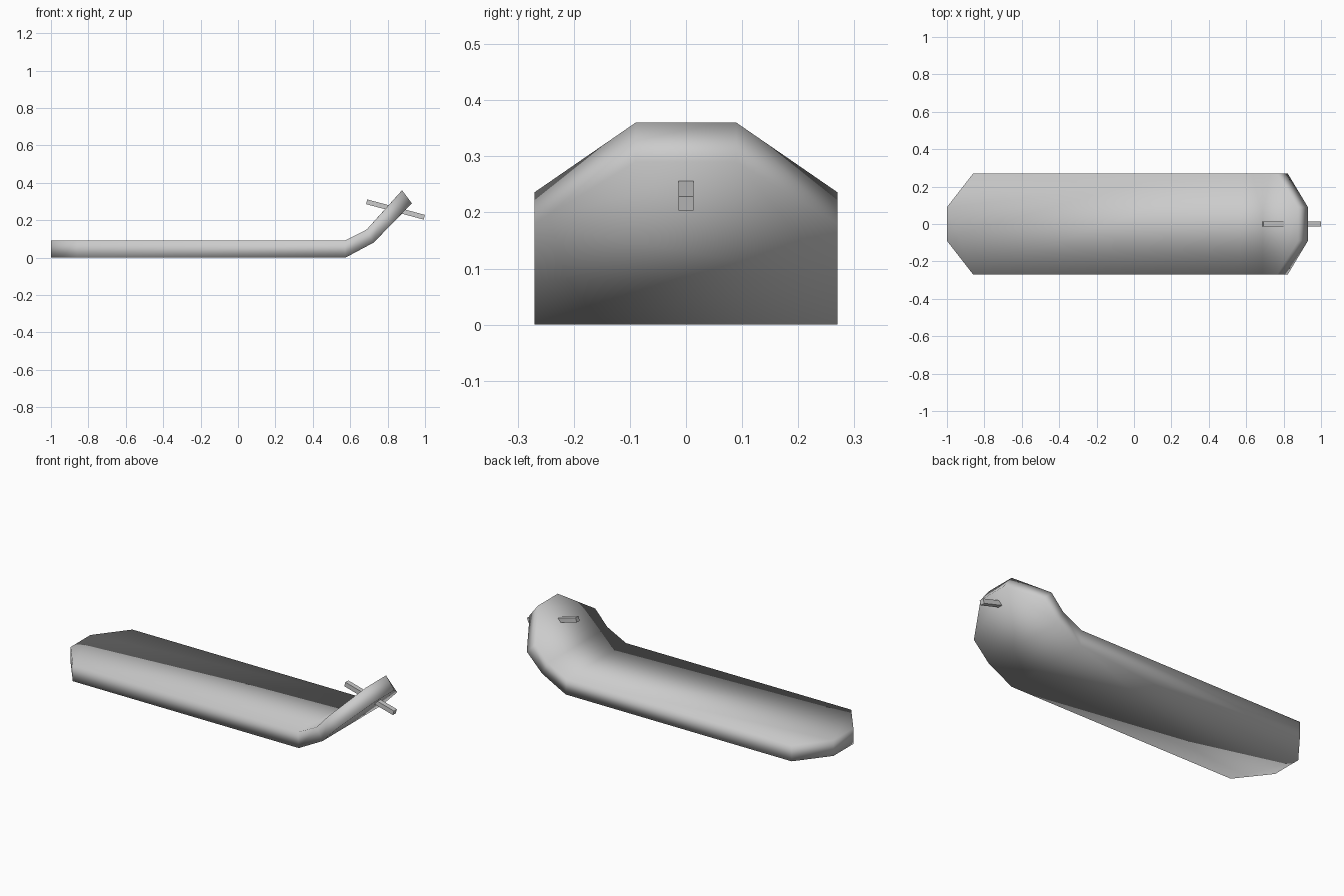
import bpy, bmesh, math

if "Cube" in bpy.data.objects:
    bpy.data.objects.remove(bpy.data.objects["Cube"])

# Side profile stations: ((x, z) lower edge, (x, z) upper edge, half width)
stations = [
    ((-1.0, 0.0), (-1.0, 0.09), 0.09),
    ((-0.86, 0.0), (-0.86, 0.09), 0.27),
    ((0.575, 0.0), (0.57, 0.09), 0.27),
    ((0.725, 0.08), (0.688, 0.15), 0.27),
    ((0.822, 0.18), (0.766, 0.236), 0.27),
    ((0.93, 0.29), (0.877, 0.36), 0.09),
]

# Bent slab with chamfered ends: one four-point ring per station
bm = bmesh.new()
rings = []
for (xb, zb), (xt, zt), w in stations:
    pts = [(xb, -w, zb), (xb, w, zb), (xt, w, zt), (xt, -w, zt)]
    rings.append([bm.verts.new(p) for p in pts])

# Flat, bend and tip panels, each a single face above and below
for first, last in ((0, 2), (2, 3), (3, 5)):
    part = rings[first:last + 1]
    for left, right in ((0, 1), (3, 2)):
        bm.faces.new([r[left] for r in part] + [r[right] for r in reversed(part)])

# Side walls and the two end caps
for a, b in zip(rings, rings[1:]):
    for lo, hi in ((0, 3), (1, 2)):
        bm.faces.new((a[lo], b[lo], b[hi], a[hi]))
bm.faces.new(rings[0])
bm.faces.new(rings[-1])
bmesh.ops.recalc_face_normals(bm, faces=bm.faces)
for f in bm.faces:
    f.smooth = True

mesh = bpy.data.meshes.new("bent_slab")
bm.to_mesh(mesh)
bm.free()
bpy.context.collection.objects.link(bpy.data.objects.new("bent_slab", mesh))

# Thin square pin through the raised end
bpy.ops.mesh.primitive_cube_add(size=1, location=(0.842, 0, 0.257),
                                rotation=(0, math.radians(15), 0))
pin = bpy.context.object
pin.name = "cross_pin"
pin.scale = (0.319, 0.027, 0.026)
